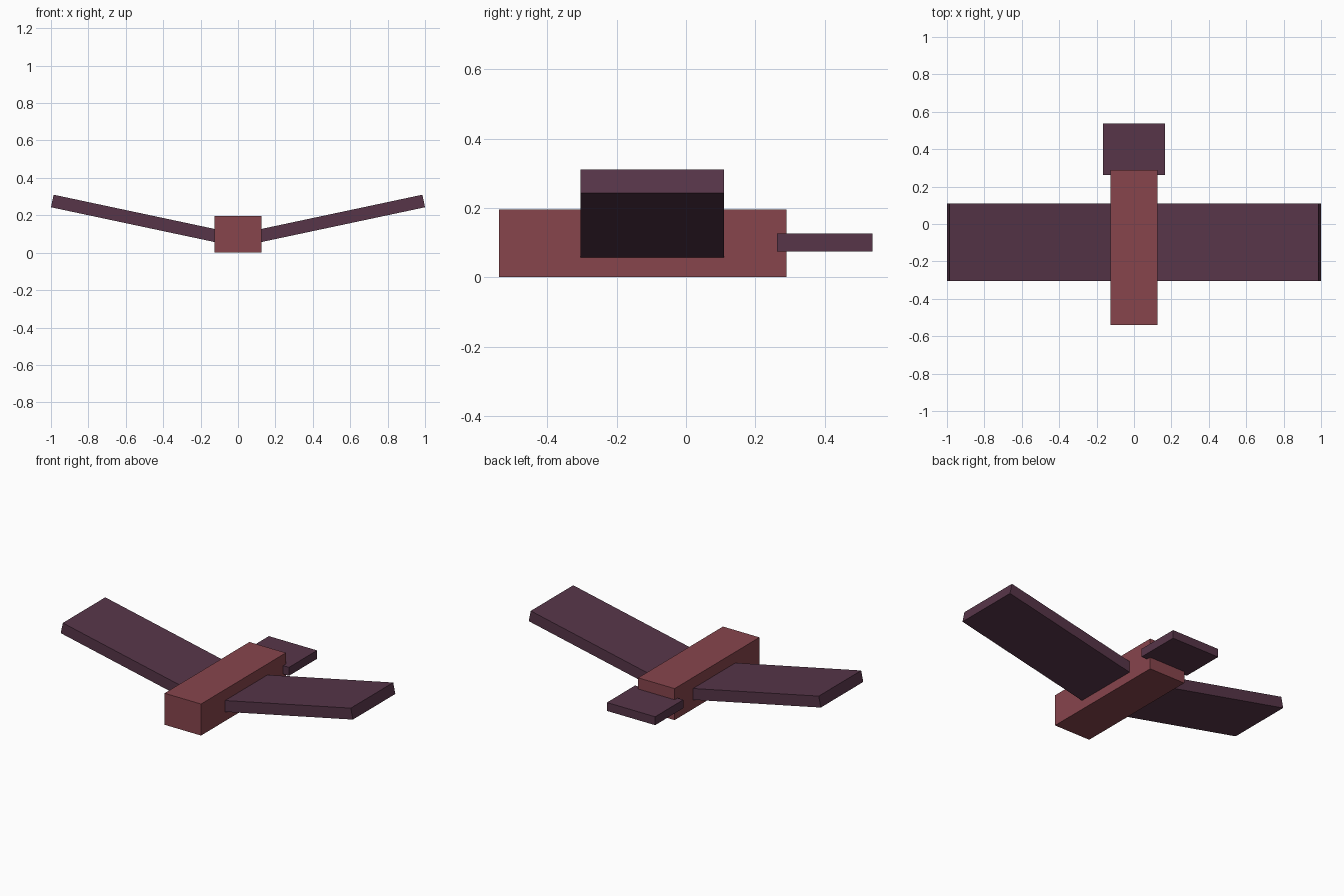
import bpy
from math import radians
from mathutils import Vector, Matrix

cube = bpy.data.objects.get("Cube")
if cube:
    bpy.data.objects.remove(cube, do_unlink=True)


def material(name, rgb):
    mat = bpy.data.materials.new(name)
    mat.use_nodes = True
    colour = (*rgb, 1)
    mat.diffuse_color = colour
    mat.node_tree.nodes["Principled BSDF"].inputs["Base Color"].default_value = colour
    return mat


def box(name, centre, size, mat, tilt=0):
    """Box of the given size, tilted about the lengthwise axis."""
    bpy.ops.mesh.primitive_cube_add(size=1)
    obj = bpy.context.object
    obj.name = name
    obj.data.transform(Matrix.Diagonal((*size, 1)))
    obj.location = centre
    obj.rotation_euler.y = tilt
    obj.data.materials.append(mat)
    return obj


red = material("dusty red", (0.243, 0.059, 0.073))
plum = material("dark plum", (0.095, 0.036, 0.066))

# Fuselage and flat tailplane
box("fuselage", (0, -0.125, 0.0975), (0.25, 0.83, 0.195), red)
box("tailplane", (0, 0.4, 0.1), (0.33, 0.275, 0.052), plum)

# Upswept wings, placed from the lower corner of the tip, roots inside the fuselage
angle = radians(12)
length, chord, thick = 0.96, 0.415, 0.0685
tip = Vector((1, -0.0975, 0.243))
offset = Matrix.Rotation(-angle, 3, "Y") @ Vector((-length / 2, 0, thick / 2))
centre = tip + offset
for name, side in (("left_wing", 1), ("right_wing", -1)):
    box(name, (side * centre.x, centre.y, centre.z), (length, chord, thick), plum, -side * angle)
